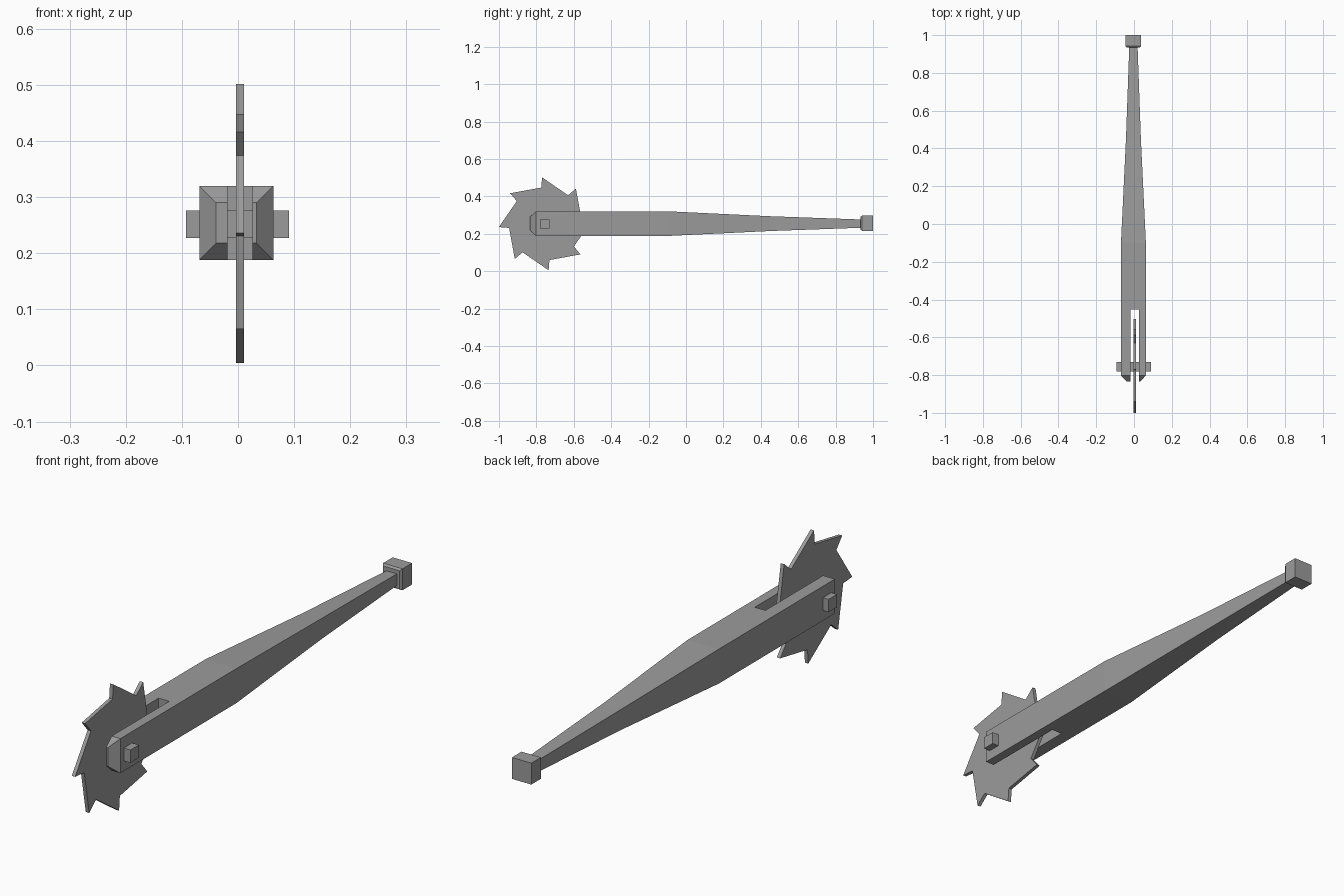
import bpy, bmesh
from math import radians, sin, cos

cube = bpy.data.objects.get("Cube")
if cube:
    bpy.data.objects.remove(cube, do_unlink=True)

grey = bpy.data.materials.new("plain grey")
grey.use_nodes = True
colour = (0.33, 0.33, 0.33, 1)
grey.diffuse_color = colour
grey.node_tree.nodes["Principled BSDF"].inputs["Base Color"].default_value = colour


def loft(name, rings):
    """Join equal rings of points with quads and cap both ends."""
    bm = bmesh.new()
    rows = [[bm.verts.new(p) for p in ring] for ring in rings]
    n = len(rows[0])
    for a, b in zip(rows, rows[1:]):
        for i in range(n):
            j = (i + 1) % n
            bm.faces.new((a[i], a[j], b[j], b[i]))
    bm.faces.new(rows[0])
    bm.faces.new(rows[-1])
    bmesh.ops.recalc_face_normals(bm, faces=bm.faces)
    mesh = bpy.data.meshes.new(name)
    bm.to_mesh(mesh)
    bm.free()
    mesh.materials.append(grey)
    obj = bpy.data.objects.new(name, mesh)
    bpy.context.collection.objects.link(obj)
    return obj


def square(y, half, x=-0.003, z=0.254):
    return [(x + sx * half, y, z + sz * half)
            for sx, sz in ((-1, -1), (1, -1), (1, 1), (-1, 1))]


def box(name, lo, hi):
    return loft(name, [[(x, y, z) for y, z in
                        ((lo[1], lo[2]), (hi[1], lo[2]), (hi[1], hi[2]), (lo[1], hi[2]))]
                       for x in (lo[0], hi[0])])


# Tapered square handle with a chamfered front
handle = loft("handle", [square(y, h) for y, h in
                         ((-0.834, 0.036), (-0.802, 0.066), (-0.1, 0.066),
                          (0.45, 0.0395), (0.94, 0.022))])

# Fork slot cut through the front of the handle
cutter = box("slot_cutter", (-0.019, -0.95, 0.1), (0.026, -0.453, 0.4))
cutter.hide_render = True
slot = handle.modifiers.new("slot", 'BOOLEAN')
slot.operation = 'DIFFERENCE'
slot.solver = 'EXACT'
slot.object = cutter
bpy.context.view_layer.objects.active = handle
bpy.ops.object.modifier_apply(modifier="slot")
bpy.data.objects.remove(cutter, do_unlink=True)

# Square end knob with a small chamfer towards the handle
loft("end_knob", [square(y, h, -0.004, 0.256) for y, h in
                  ((0.934, 0.035), (0.942, 0.041), (1.0, 0.041))])

# Square axle through the fork
box("axle", (-0.093, -0.781, 0.227), (0.091, -0.73, 0.276))

# Toothed wheel: each tooth has one long and one short edge
teeth = 8
outline = []
for i in range(teeth):
    for offset, r in ((94, 0.249), (96.5, 0.195)):
        a = radians(offset + 360 * i / teeth)
        outline.append((-0.752 + r * cos(a), 0.253 + r * sin(a)))
loft("toothed_wheel", [[(x, y, z) for y, z in outline] for x in (-0.0036, 0.0107)])
